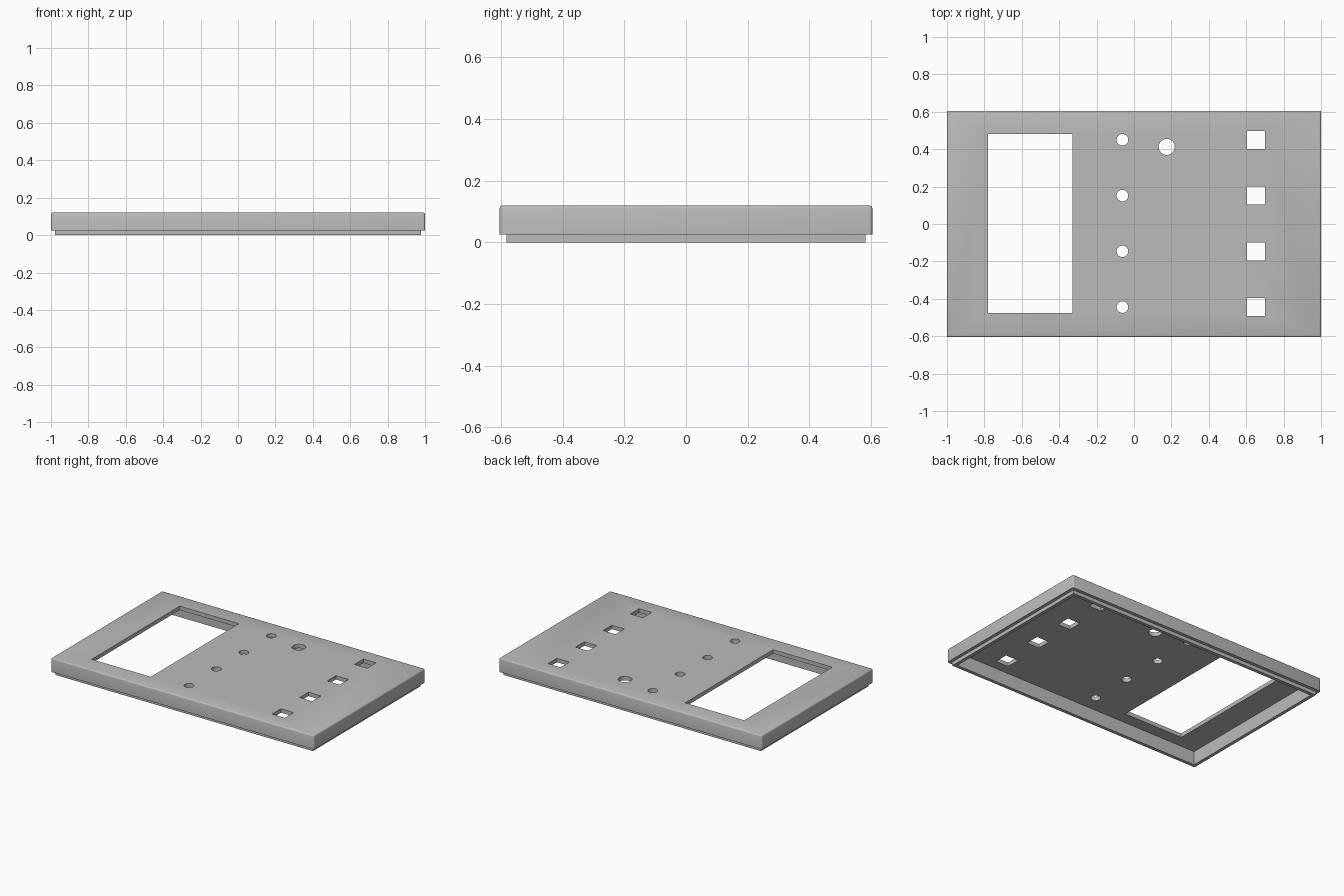
import bpy
import bmesh
from mathutils import Matrix, Vector

if "Cube" in bpy.data.objects:
    bpy.data.objects.remove(bpy.data.objects["Cube"], do_unlink=True)

HALF_X, HALF_Y = 1.0, 0.605
TOP, SKIRT, CEILING = 0.12, 0.025, 0.093
LIP_OUT, LIP_IN = 0.022, 0.045

grey = bpy.data.materials.new("plain_grey")
grey.use_nodes = True
colour = (0.5, 0.5, 0.5, 1)
grey.diffuse_color = colour
grey.node_tree.nodes["Principled BSDF"].inputs["Base Color"].default_value = colour


def make_object(name, bm):
    bmesh.ops.recalc_face_normals(bm, faces=bm.faces)
    mesh = bpy.data.meshes.new(name)
    bm.to_mesh(mesh)
    bm.free()
    obj = bpy.data.objects.new(name, mesh)
    bpy.context.collection.objects.link(obj)
    mesh.materials.append(grey)
    return obj


# Hollow lid: rectangles stacked along a wall section of (inset, height)
section = [(LIP_IN, CEILING), (LIP_IN, 0), (LIP_OUT, 0),
           (LIP_OUT, SKIRT), (0, SKIRT), (0, TOP)]
bm = bmesh.new()
rings = []
for inset, z in section:
    x, y = HALF_X - inset, HALF_Y - inset
    rings.append([bm.verts.new((sx * x, sy * y, z))
                  for sx, sy in ((-1, -1), (1, -1), (1, 1), (-1, 1))])
for a, b in zip(rings, rings[1:]):
    for i in range(4):
        j = (i + 1) % 4
        bm.faces.new((a[i], a[j], b[j], b[i]))
bm.faces.new(rings[0])
bm.faces.new(rings[-1])

# Soften the top rim and the upright corners
top_verts = set(rings[-1])
soft = [e for e in bm.edges if top_verts & set(e.verts)]
bmesh.ops.bevel(bm, geom=soft, offset=0.01, segments=3, profile=0.5,
                affect='EDGES')
lid = make_object("panel_lid", bm)

# Cutters for the display window, round holes and square holes
bm = bmesh.new()


def cut_box(x, y, width, depth):
    place = Matrix.Translation(Vector((x, y, TOP))) @ Matrix.Diagonal((width, depth, 0.12, 1))
    bmesh.ops.create_cube(bm, size=1, matrix=place)


def cut_round(x, y, radius):
    bmesh.ops.create_cone(bm, cap_ends=True, segments=32, radius1=radius,
                          radius2=radius, depth=0.12,
                          matrix=Matrix.Translation(Vector((x, y, TOP))))


cut_box(-0.555, 0.003, 0.45, 0.957)
cut_round(0.175, 0.412, 0.043)
for row in range(4):
    y = 0.45 - row * 0.298
    cut_round(-0.062, y, 0.031)
    cut_box(0.652, y, 0.096, 0.096)
cutter = make_object("hole_cutter", bm)
cutter.hide_render = True

# Cut the holes, then drop the cutter
cut = lid.modifiers.new("holes", 'BOOLEAN')
cut.operation = 'DIFFERENCE'
cut.solver = 'EXACT'
cut.object = cutter
bpy.ops.object.select_all(action='DESELECT')
bpy.context.view_layer.objects.active = lid
lid.select_set(True)
bpy.ops.object.modifier_apply(modifier=cut.name)
bpy.data.objects.remove(cutter, do_unlink=True)
bpy.ops.object.shade_smooth_by_angle(angle=0.6)
